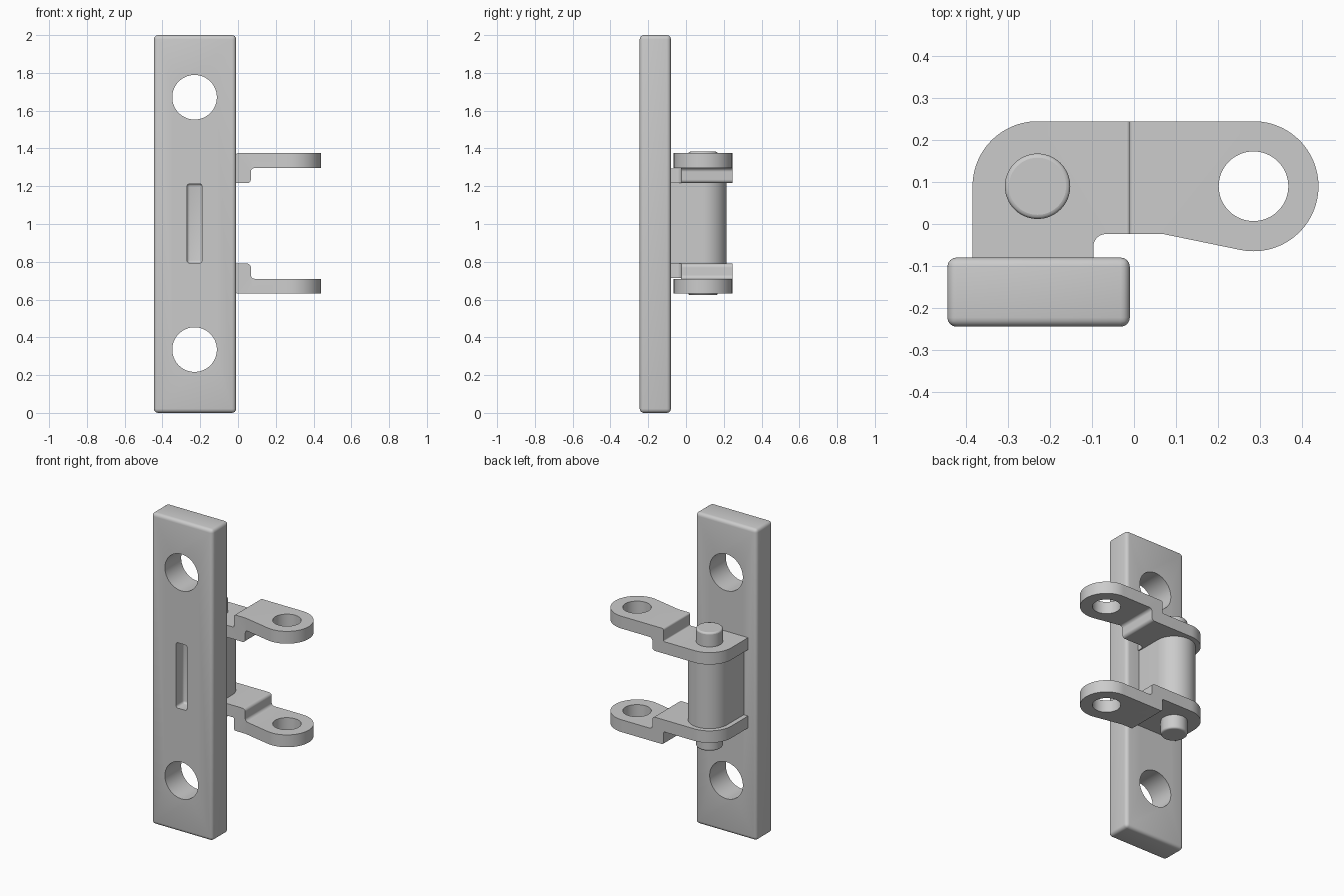
import bpy, bmesh, math
from mathutils import Vector

if "Cube" in bpy.data.objects:
    bpy.data.objects.remove(bpy.data.objects["Cube"])

MID = 1.003  # height of the symmetry plane of the hinge


def rounded(points, steps=8):
    """Closed 2D outline from (u, v, corner radius) points."""
    out = []
    n = len(points)
    for i, (u, v, r) in enumerate(points):
        p = Vector((u, v))
        if r == 0:
            out.append(p)
            continue
        a = (Vector(points[i - 1][:2]) - p).normalized()
        b = (Vector(points[(i + 1) % n][:2]) - p).normalized()
        half = a.angle(b) / 2
        centre = p + (a + b).normalized() * (r / math.sin(half))
        start = p + a * (r / math.tan(half)) - centre
        end = p + b * (r / math.tan(half)) - centre
        for k in range(steps + 1):
            t = k / steps
            ang = start.angle(end)
            w = (start * math.sin((1 - t) * ang) + end * math.sin(t * ang)) / math.sin(ang)
            out.append(centre + w)
    return out


def arc(cx, cy, r, a0, a1, steps=24):
    return [Vector((cx + r * math.cos(math.radians(a0 + (a1 - a0) * k / steps)),
                    cy + r * math.sin(math.radians(a0 + (a1 - a0) * k / steps))))
            for k in range(steps + 1)]


def prism(name, outline, lo, hi, axis='Z', bevel=0):
    """Extrude a 2D outline along an axis; bevel rounds its sharp edges."""
    bm = bmesh.new()
    place = (lambda p, h: (p.x, p.y, h)) if axis == 'Z' else (lambda p, h: (p.x, h, p.y))
    face = bm.faces.new([bm.verts.new(place(p, lo)) for p in outline])
    ext = bmesh.ops.extrude_face_region(bm, geom=[face])
    move = Vector((0, 0, hi - lo)) if axis == 'Z' else Vector((0, hi - lo, 0))
    bmesh.ops.translate(bm, vec=move, verts=[g for g in ext['geom'] if isinstance(g, bmesh.types.BMVert)])
    bmesh.ops.recalc_face_normals(bm, faces=bm.faces)
    if bevel:
        edges = [e for e in bm.edges if e.calc_face_angle(0) > math.radians(50)]
        bmesh.ops.bevel(bm, geom=edges, offset=bevel, segments=4, profile=0.5, affect='EDGES')
    mesh = bpy.data.meshes.new(name)
    bm.to_mesh(mesh)
    bm.free()
    ob = bpy.data.objects.new(name, mesh)
    bpy.context.collection.objects.link(ob)
    return ob


def boolean(ob, cutter, operation='DIFFERENCE'):
    mod = ob.modifiers.new("cut", 'BOOLEAN')
    mod.operation, mod.object, mod.solver = operation, cutter, 'EXACT'
    bpy.context.view_layer.objects.active = ob
    bpy.ops.object.modifier_apply(modifier=mod.name)
    bpy.data.objects.remove(cutter)


def smooth(ob):
    bpy.ops.object.select_all(action='DESELECT')
    ob.select_set(True)
    bpy.context.view_layer.objects.active = ob
    bpy.ops.object.shade_smooth_by_angle(angle=math.radians(30))


def box(x0, x1, y0, y1):
    return [Vector(p) for p in ((x0, y0), (x1, y0), (x1, y1), (x0, y1))]


def circle(x, y, r):
    return arc(x, y, r, 0, 360, 64)[:-1]


# Mounting plate with two screw holes and a blind slot
plate = prism("mounting_plate", box(-0.445, -0.01, -0.245, -0.08), 0, 2, bevel=0.022)
for z in (0.335, 1.671):
    boolean(plate, prism("hole_cutter", circle(-0.23, z, 0.118), -0.4, 0.1, 'Y'))
boolean(plate, prism("slot_cutter", box(-0.27, -0.19, 0.793, 1.213), -0.4, -0.165, 'Y', bevel=0.015))
smooth(plate)

# Barrel: round towards the back, flat sides running into the plate
barrel = prism("barrel", arc(-0.23, 0.09, 0.125, 0, 180, 40)
               + [Vector((-0.355, -0.09)), Vector((-0.105, -0.09))], MID - 0.225, MID + 0.225)
smooth(barrel)

# Pin through barrel and links
pin = prism("pin", circle(-0.23, 0.09, 0.078), MID - 0.38, MID + 0.38)
bev = pin.modifiers.new("rim", 'BEVEL')
bev.width, bev.segments, bev.limit_method, bev.angle_limit = 0.01, 3, 'ANGLE', math.radians(40)
smooth(pin)

# Cranked links: stepped side profile intersected with the plan outline
step = rounded([(-0.5, 0.213, 0), (0.068, 0.213, 0.02), (0.068, 0.293, 0.02), (0.6, 0.293, 0),
                (0.6, 0.372, 0), (-0.012, 0.372, 0.012), (-0.012, 0.29, 0.008), (-0.5, 0.29, 0)])
plan = (arc(-0.23, 0.09, 0.155, 180, 90) + arc(0.285, 0.09, 0.155, 90, -102, 48)
        + rounded([(0.07, -0.024, 0), (-0.097, -0.024, 0.03), (-0.097, -0.09, 0),
                   (-0.385, -0.09, 0)]))
for name, side in (("upper_link", 1), ("lower_link", -1)):
    link = prism(name, [Vector((p.x, MID + side * p.y)) for p in step], -0.5, 0.5, 'Y')
    boolean(link, prism("plan_cutter", plan, 0.3, 1.7), 'INTERSECT')
    boolean(link, prism("eye_cutter", circle(0.285, 0.09, 0.083), 0.3, 1.7))
    smooth(link)
